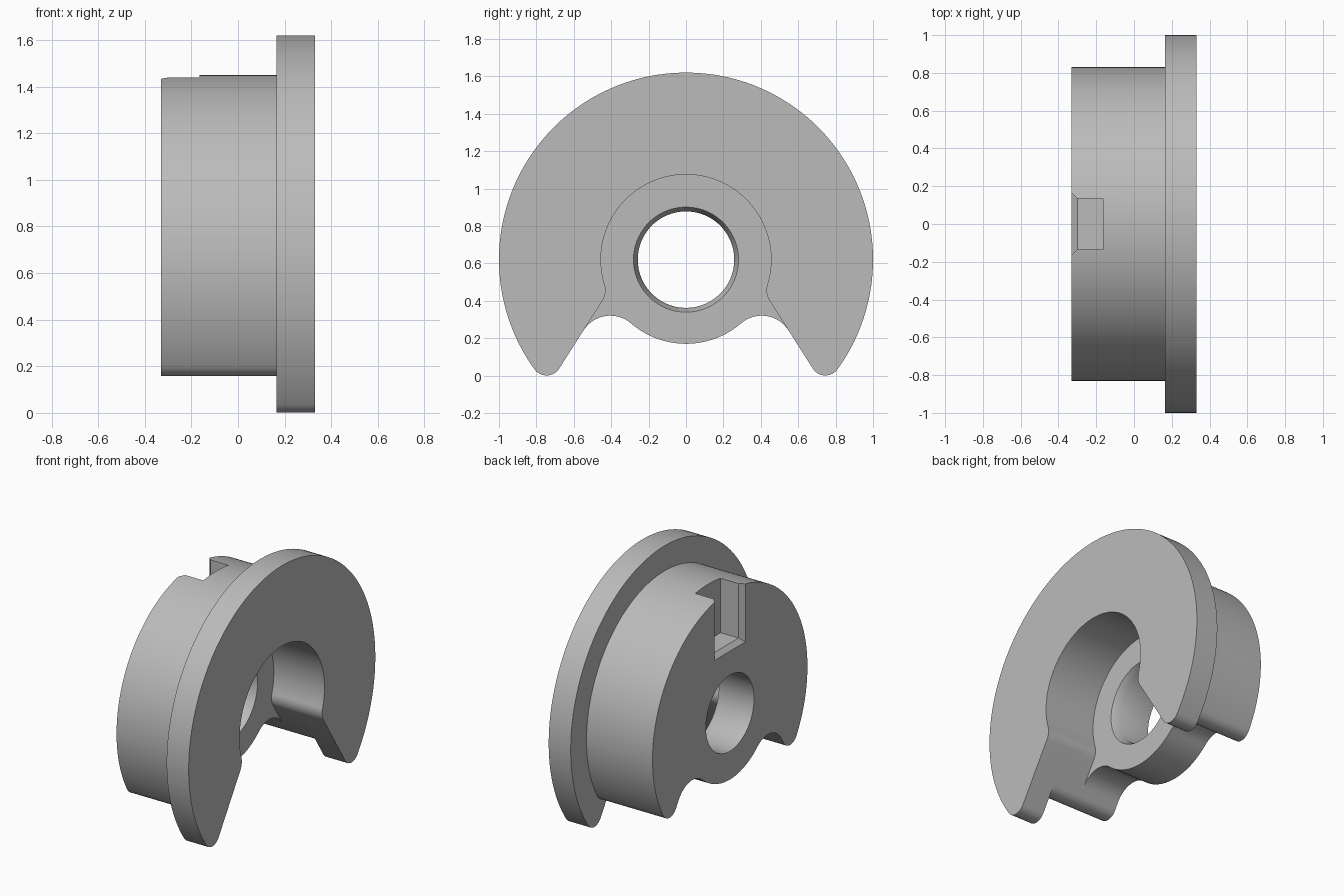
import bpy, bmesh
from math import sin, cos, radians, degrees, atan2, sqrt
from mathutils import Vector

cube = bpy.data.objects.get("Cube")
if cube:
    bpy.data.objects.remove(cube, do_unlink=True)

HUB = Vector((0, 0.62))            # bore axis in the y-z plane
BASE = Vector((0.60, 0.16))        # a point on the sloped mouth wall
TILT = 32.5                        # direction of the wall normal, degrees
NORMAL = Vector((cos(radians(TILT)), sin(radians(TILT))))
ALONG = Vector((-NORMAL.y, NORMAL.x))
TIP_R, NECK_R, ARCH_R = 0.08, 0.10, 0.17
POCKET_R, LOBE_R = 0.455, 0.45

grey = bpy.data.materials.new("plain_grey")
grey.use_nodes = True
colour = (0.50, 0.50, 0.50, 1)
grey.diffuse_color = colour
grey.node_tree.nodes["Principled BSDF"].inputs["Base Color"].default_value = colour


def arc(centre, r, a0, a1, n):
    angles = [radians(a0 + (a1 - a0) * i / n) for i in range(n + 1)]
    return [centre + r * Vector((cos(a), sin(a))) for a in angles]


def angle(v):
    return degrees(atan2(v.y, v.x))


def fillet_centre(hub_distance, offset):
    """Point at a set distance from the hub and from the mouth wall."""
    start = BASE + NORMAL * offset
    rel = start - HUB
    b = rel.dot(ALONG)
    return start + ALONG * (-b - sqrt(b * b - rel.dot(rel) + hub_distance ** 2))


def mirrored(half):
    """Close a right-hand half outline that starts and ends on y = 0."""
    return half + [Vector((-p.x, p.y)) for p in reversed(half[1:-1])]


def leg_and_rim(radius):
    tip = fillet_centre(radius - TIP_R, TIP_R)
    out = angle(tip - HUB)
    return (arc(tip, TIP_R, 180 + TILT, 360 + out, 16)
            + arc(HUB, radius, out, 90, 72)[1:])


def horseshoe(radius):
    neck = fillet_centre(POCKET_R + NECK_R, NECK_R)
    half = arc(HUB, POCKET_R, 90, angle(neck - HUB), 40)
    half += arc(neck, NECK_R, angle(HUB - neck), 180 + TILT, 12)[1:]
    return mirrored(half + leg_and_rim(radius))


def web_outline(radius):
    arch = fillet_centre(LOBE_R + ARCH_R, -ARCH_R)
    half = arc(HUB, LOBE_R, -90, angle(arch - HUB), 20)
    half += arc(arch, ARCH_R, angle(HUB - arch), TILT, 20)[1:]
    return mirrored(half + leg_and_rim(radius))


def loft(name, sections):
    """Solid through equal-count y-z loops placed along x."""
    bm = bmesh.new()
    rings = [[bm.verts.new((x, p[0], p[1])) for p in loop] for x, loop in sections]
    bm.faces.new(rings[0])
    bm.faces.new(rings[-1])
    n = len(rings[0])
    for a, b in zip(rings, rings[1:]):
        for i in range(n):
            j = (i + 1) % n
            bm.faces.new((a[i], a[j], b[j], b[i]))
    bmesh.ops.recalc_face_normals(bm, faces=bm.faces)
    mesh = bpy.data.meshes.new(name)
    bm.to_mesh(mesh)
    bm.free()
    mesh.materials.append(grey)
    obj = bpy.data.objects.new(name, mesh)
    bpy.context.collection.objects.link(obj)
    return obj


def combine(target, other, operation):
    mod = target.modifiers.new(operation.lower(), "BOOLEAN")
    mod.operation, mod.object, mod.solver = operation, other, "EXACT"
    bpy.context.view_layer.objects.active = target
    bpy.ops.object.modifier_apply(modifier=mod.name)
    bpy.data.objects.remove(other, do_unlink=True)


def slot(half_width, floor):
    return [(-half_width, floor), (half_width, floor), (half_width, 1.7), (-half_width, 1.7)]


# Solid parts: back web, drum wall around the pocket, wide flange
hub = loft("flanged_hub", [(x, web_outline(0.83)) for x in (-0.33, -0.05)])
drum = loft("drum_wall", [(x, horseshoe(0.83)) for x in (-0.05, 0.165)])
flange = loft("flange", [(x, horseshoe(1.0)) for x in (0.165, 0.33)])

# Cutters: chamfered bore and chamfered key slot
bore = loft("bore_cutter", [(x, arc(HUB, r, 0, 354, 59)) for x, r in
                            ((-0.4, 0.258), (-0.10, 0.258), (-0.05, 0.281), (0.0, 0.304))])
key = loft("key_slot_cutter", [(-0.36, slot(0.195, 1.01)), (-0.30, slot(0.135, 1.07)),
                               (-0.165, slot(0.135, 1.07))])

combine(hub, bore, "DIFFERENCE")
combine(hub, key, "DIFFERENCE")
combine(hub, drum, "UNION")
combine(hub, flange, "UNION")

bpy.ops.object.select_all(action="DESELECT")
hub.select_set(True)
bpy.context.view_layer.objects.active = hub
bpy.ops.object.shade_smooth_by_angle(angle=radians(25))
